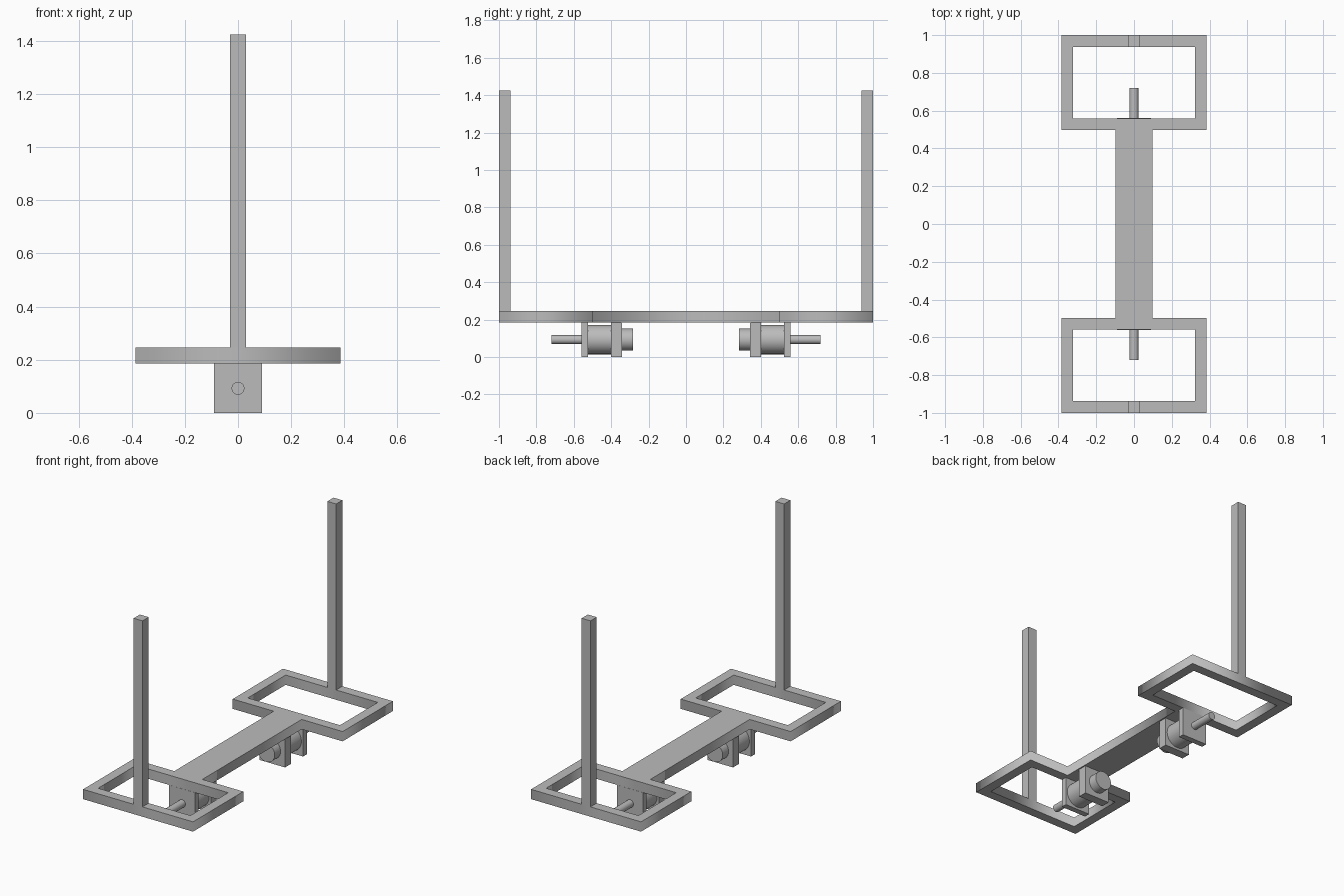
import bpy
import math

if "Cube" in bpy.data.objects:
    bpy.data.objects.remove(bpy.data.objects["Cube"])

# Plain grey metal
grey = bpy.data.materials.new("grey metal")
grey.use_nodes = True
colour = (0.5, 0.5, 0.5, 1)
grey.diffuse_color = colour
grey.node_tree.nodes["Principled BSDF"].inputs["Base Color"].default_value = colour

DECK_LOW, DECK_TOP = 0.185, 0.247
FRAME_X, FRAME_Y, RAIL = 0.385, 0.497, 0.062
SPINE_X = 0.098
AXLE_Z = 0.0925


def box(name, x, y, z):
    """Box between the (low, high) limits on each axis."""
    limits = (x, y, z)
    bpy.ops.mesh.primitive_cube_add(size=1, location=[sum(p) / 2 for p in limits])
    obj = bpy.context.object
    obj.name = name
    obj.scale = [p[1] - p[0] for p in limits]
    bpy.ops.object.transform_apply(location=False, rotation=False, scale=True)
    obj.data.materials.append(grey)


def rod(name, radius, y):
    """Smooth cylinder along y at axle height."""
    bpy.ops.mesh.primitive_cylinder_add(
        vertices=48, radius=radius, depth=y[1] - y[0],
        location=(0, sum(y) / 2, AXLE_Z), rotation=(math.pi / 2, 0, 0))
    bpy.context.object.name = name
    bpy.ops.object.shade_smooth_by_angle(angle=math.radians(40))
    bpy.context.object.data.materials.append(grey)


def rectangle(x, low, high):
    return [(-x, low), (x, low), (x, high), (-x, high)]


# Deck: two open frames joined by a spine, one outline with two holes
quarter = [(SPINE_X, FRAME_Y), (FRAME_X, FRAME_Y), (FRAME_X, 1)]
right_half = [(x, -y) for x, y in reversed(quarter)] + quarter
outline = right_half + [(-x, y) for x, y in reversed(right_half)]
hole_x, hole_low, hole_high = FRAME_X - RAIL, FRAME_Y + RAIL, 1 - RAIL
loops = [outline, rectangle(hole_x, hole_low, hole_high),
         rectangle(hole_x, -hole_high, -hole_low)]
curve = bpy.data.curves.new("deck outline", "CURVE")
curve.dimensions = "2D"
curve.fill_mode = "BOTH"
curve.extrude = (DECK_TOP - DECK_LOW) / 2
for points in loops:
    spline = curve.splines.new("POLY")
    spline.points.add(len(points) - 1)
    for point, (x, y) in zip(spline.points, points):
        point.co = (x, y, 0, 1)
    spline.use_cyclic_u = True
curve.materials.append(grey)
deck = bpy.data.objects.new("deck", curve)
deck.location.z = (DECK_LOW + DECK_TOP) / 2
bpy.context.collection.objects.link(deck)
bpy.ops.object.select_all(action="DESELECT")
deck.select_set(True)
bpy.context.view_layer.objects.active = deck
bpy.ops.object.convert(target="MESH")

# Post and motor assembly at each end
for side, end in ((-1, "front"), (1, "back")):
    def span(a, b):
        return tuple(sorted((side * a, side * b)))

    box(end + "_post", (-0.031, 0.031), span(0.938, 1), (DECK_TOP, 1.425))
    box(end + "_outer_bracket", (-0.09, 0.09), span(0.523, 0.56), (0, DECK_LOW))
    box(end + "_inner_bracket", (-0.09, 0.09), span(0.342, 0.4), (0, DECK_LOW))
    rod(end + "_motor_body", 0.078, span(0.4, 0.523))
    rod(end + "_motor_cap", 0.059, span(0.283, 0.342))
    rod(end + "_motor_shaft", 0.024, span(0.56, 0.72))
